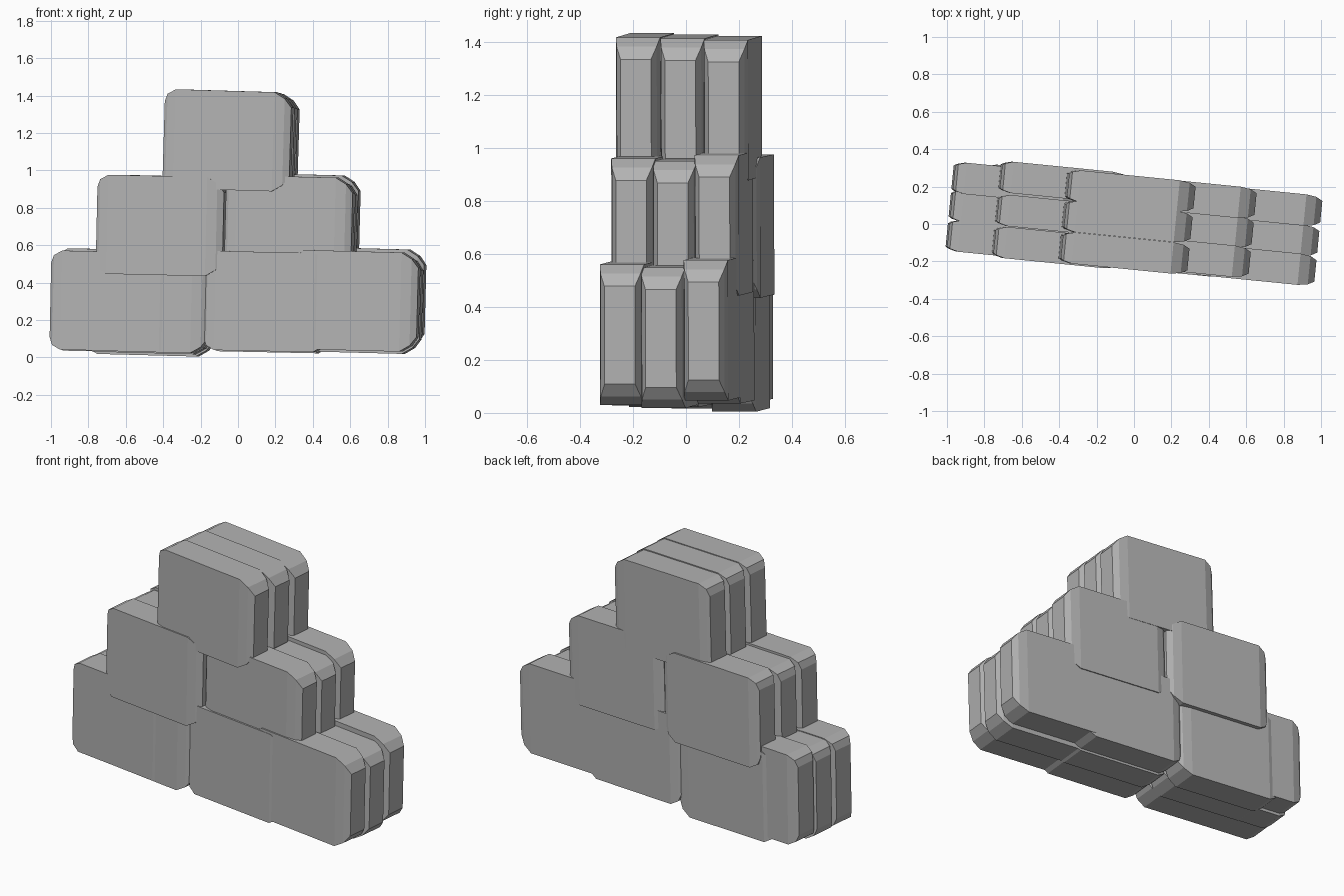
import bpy, math
from mathutils import Matrix, Vector

if "Cube" in bpy.data.objects:
    bpy.data.objects.remove(bpy.data.objects["Cube"])

grey = bpy.data.materials.new("stone grey")
grey.diffuse_color = (0.45, 0.45, 0.45, 1)
grey.use_nodes = True
grey.node_tree.nodes["Principled BSDF"].inputs["Base Color"].default_value = grey.diffuse_color

# Lengthwise sections of one slab: position, half height, half depth
SECTIONS = [(-0.34, 0.20, 0.062), (-0.325, 0.24, 0.072), (-0.28, 0.265, 0.084),
            (0.25, 0.265, 0.084), (0.305, 0.232, 0.076), (0.34, 0.185, 0.058)]
YAW = math.radians(-5.7)


def slab(name, x, y, z, tilt):
    """Block with rounded, tapered ends; y is measured across the pile."""
    verts, faces = [], []
    for sx, hz, hy in SECTIONS:
        verts += [(sx, -hy, -hz), (sx, hy, -hz), (sx, hy, hz), (sx, -hy, hz)]
    for s in range(len(SECTIONS) - 1):
        for k in range(4):
            a, b = s * 4 + k, s * 4 + (k + 1) % 4
            faces.append((a, a + 4, b + 4, b)[::-1])
    n = len(verts)
    faces += [(3, 2, 1, 0)[::-1], (n - 4, n - 3, n - 2, n - 1)]
    mesh = bpy.data.meshes.new(name)
    mesh.from_pydata(verts, [], faces)
    turn = Matrix.Rotation(YAW, 4, 'Z')
    place = turn @ Vector((x / math.cos(YAW), y, 0))
    place.z = z
    mesh.transform(Matrix.Translation(place) @ turn
                   @ Matrix.Rotation(math.radians(tilt), 4, 'Y'))
    mesh.materials.append(grey)
    # Consistent outward normals
    import bmesh
    bm = bmesh.new()
    bm.from_mesh(mesh)
    bmesh.ops.recalc_face_normals(bm, faces=bm.faces)
    bm.to_mesh(mesh)
    bm.free()
    bpy.context.collection.objects.link(bpy.data.objects.new(name, mesh))


# Columns: name, centre x, centre z, tilt, (across, up) shifts for each layer
COLUMNS = [
    ("bottom_far_left", -0.643, 0.300, 1.2, [(-0.002, 0), (0, -0.005), (-0.012, 0.012)]),
    ("bottom_left", -0.475, 0.288, 1.5, [(0, 0.006), (0, 0), (-0.006, -0.012)]),
    ("bottom_right", 0.180, 0.298, 1.2, [(0, 0), (0, -0.006), (0, 0.008)]),
    ("bottom_far_right", 0.642, 0.302, 1.5, [(0.002, 0), (-0.002, -0.012), (0, 0.016)]),
    ("middle_left", -0.395, 0.705, 1.3, [(-0.012, 0), (0, -0.01), (0.018, 0)]),
    ("middle_right", 0.290, 0.702, 1.5, [(0.010, 0), (0.008, -0.01), (0.006, 0.012)]),
    ("top", -0.037, 1.160, 1.7, [(-0.005, 0), (0.004, -0.004), (0.008, -0.010)]),
]
LAYERS = [("front", -0.155), ("centre", 0.005), ("back", 0.165)]

for name, x, z, tilt, shifts in COLUMNS:
    for (layer, y), (dy, dz) in zip(LAYERS, shifts):
        slab(f"{name}_{layer}_block", x, y + dy, z + dz, tilt)
